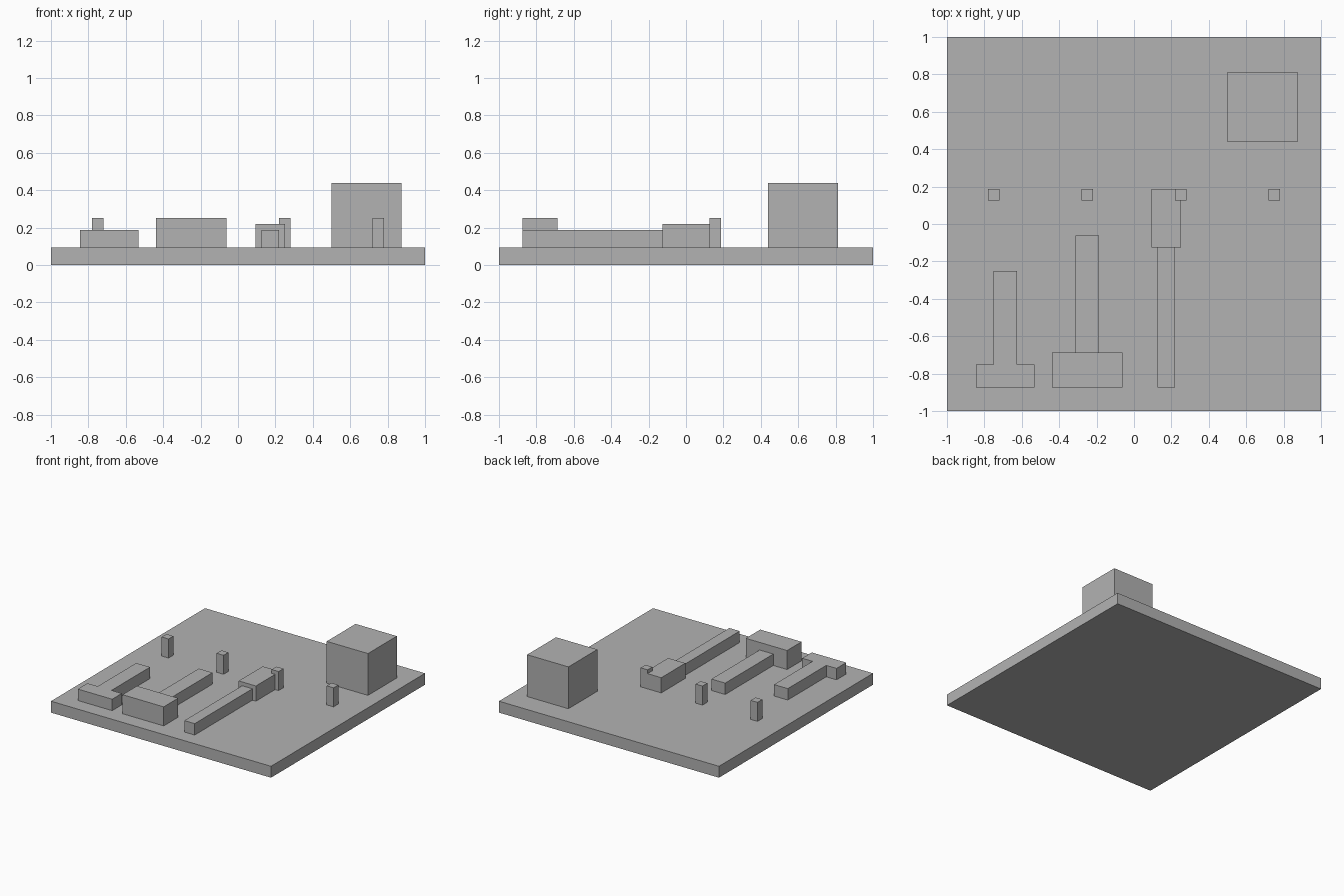
import bpy
import bmesh
from mathutils import Matrix, Vector

cube = bpy.data.objects.get("Cube")
if cube:
    bpy.data.objects.remove(cube, do_unlink=True)

# One plain grey for every part
grey = bpy.data.materials.new("plain_grey")
grey.use_nodes = True
colour = (0.448, 0.448, 0.448, 1)
grey.diffuse_color = colour
grey.node_tree.nodes["Principled BSDF"].inputs["Base Color"].default_value = colour

U = 1 / 32     # grid step shared by all parts
DECK = 3       # top of the board, in steps


def finish(name, bm):
    bmesh.ops.recalc_face_normals(bm, faces=bm.faces)
    mesh = bpy.data.meshes.new(name)
    bm.to_mesh(mesh)
    bm.free()
    mesh.materials.append(grey)
    obj = bpy.data.objects.new(name, mesh)
    bpy.context.collection.objects.link(obj)
    return obj


def box(name, x, y, top, bottom=DECK):
    """Box from (min, max) ranges given in grid steps."""
    lo = Vector((x[0], y[0], bottom)) * U
    hi = Vector((x[1], y[1], top)) * U
    bm = bmesh.new()
    place = Matrix.Translation((lo + hi) / 2) @ Matrix.Diagonal((*(hi - lo), 1))
    bmesh.ops.create_cube(bm, size=1, matrix=place)
    return finish(name, bm)


def prism(name, outline, top):
    """Outline in grid steps, raised from the board."""
    bm = bmesh.new()
    face = bm.faces.new([bm.verts.new((x * U, y * U, DECK * U)) for x, y in outline])
    raised = bmesh.ops.extrude_face_region(bm, geom=[face])["geom"]
    verts = [v for v in raised if isinstance(v, bmesh.types.BMVert)]
    bmesh.ops.translate(bm, verts=verts, vec=(0, 0, (top - DECK) * U))
    return finish(name, bm)


# Board
box("base_board", (-32, 32), (-32, 32), DECK, 0)

# Small T-shaped tool, head and handle level
prism("small_hammer", [(-27, -28), (-17, -28), (-17, -24), (-20, -24),
                       (-20, -8), (-24, -8), (-24, -24), (-27, -24)], 6)

# Large mallet
box("mallet_head", (-14, -2), (-28, -22), 8)
box("mallet_handle", (-10, -6), (-22, -2), 6)

# Long chisel-like tool
box("long_tool_handle", (4, 7), (-28, -4), 6)
box("long_tool_head", (3, 8), (-4, 6), 7)

# Row of pegs
for i, x in enumerate((-24, -8, 8, 24)):
    box(f"peg_{i + 1}", (x - 1, x + 1), (4, 6), 8)

# Large block
box("large_block", (16, 28), (14, 26), 14)
